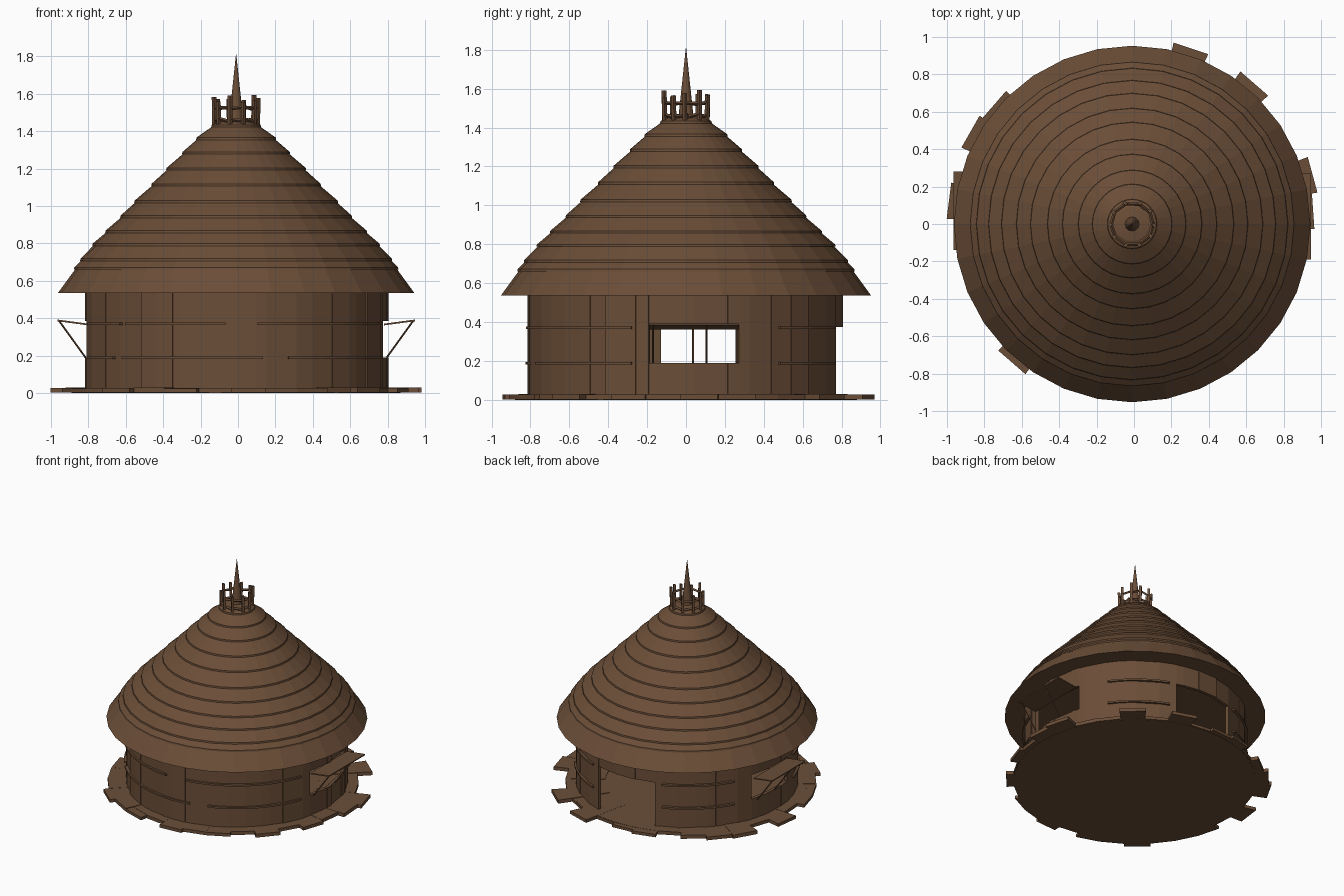
import bpy, bmesh, random
from math import sin, cos, radians, tau
from mathutils import Vector

random.seed(7)
cube = bpy.data.objects.get("Cube")
if cube:
    bpy.data.objects.remove(cube, do_unlink=True)

CX = -0.01  # the round plan sits a touch off centre

wood = bpy.data.materials.new("brown wood")
BROWN = (0.147, 0.076, 0.039, 1)
wood.diffuse_color = BROWN
wood.use_nodes = True
wood.node_tree.nodes["Principled BSDF"].inputs["Base Color"].default_value = BROWN


def finish(name, bm):
    bmesh.ops.recalc_face_normals(bm, faces=bm.faces)
    mesh = bpy.data.meshes.new(name)
    bm.to_mesh(mesh)
    bm.free()
    mesh.materials.append(wood)
    obj = bpy.data.objects.new(name, mesh)
    bpy.context.collection.objects.link(obj)
    return obj


def polar(r, deg, z):
    return Vector((CX + r * cos(radians(deg)), r * sin(radians(deg)), z))


def hexa(bm, bottom, top):
    """Closed block from two matching rings of corners."""
    lo = [bm.verts.new(p) for p in bottom]
    hi = [bm.verts.new(p) for p in top]
    bm.faces.new(lo)
    bm.faces.new(hi)
    n = len(lo)
    for i in range(n):
        j = (i + 1) % n
        bm.faces.new((lo[i], lo[j], hi[j], hi[i]))


def block(bm, a0, a1, r0, r1, z0, z1):
    """Straight-faced plank between two angles."""
    rings = [[polar(r, a, z) for r, a in ((r0, a0), (r1, a0), (r1, a1), (r0, a1))]
             for z in (z0, z1)]
    hexa(bm, *rings)


def stick(bm, p, q, w):
    """Thin square rod from p to q."""
    d = (q - p).normalized()
    side = d.orthogonal().normalized() * w / 2
    up = d.cross(side)
    corners = (side + up, side - up, -side - up, -side + up)
    hexa(bm, [p + c for c in corners], [q + c for c in corners])


def lathe(name, profile, sides):
    bm = bmesh.new()
    rings = [[bm.verts.new(polar(r, 360 * i / sides, z)) for i in range(sides)]
             for r, z in profile]
    for a, b in zip(rings, rings[1:]):
        for i in range(sides):
            j = (i + 1) % sides
            bm.faces.new((a[i], a[j], b[j], b[i]))
    bm.faces.new(rings[0])
    bm.faces.new(rings[-1])
    return finish(name, bm)


# Floor: solid disc ringed by boards of uneven length
lathe("floor_disc", [(0.88, 0), (0.88, 0.026)], 48)
bm = bmesh.new()
long_boards = {0: 0.975, 1: 1.005, 4: 1.0, 6: 0.995, 12: 0.98, 13: 1.0, 15: 0.992, 20: 0.985}
step = 360 / 32
for i in range(32):
    mid = i * step + 4
    r = long_boards.get(i, random.choice((0.89, 0.92, 0.945)))
    block(bm, mid - step / 2, mid + step / 2, 0.6, r, 0.002, random.uniform(0.024, 0.031))
finish("floor_boards", bm)

# Wall: upright planks with two windows and a back doorway
WALL_BASE, WALL_TOP = 0.025, 0.535
openings = [(-13.7, 19.7, 0.19, 0.385), (72, 108, WALL_BASE, 0.375), (160.3, 189.4, 0.19, 0.385)]
edges = sorted(e for o in openings for e in o[:2])
edges.append(edges[0] + 360)
bm = bmesh.new()
for start, end in zip(edges, edges[1:]):
    cuts = [start]
    while end - cuts[-1] > 13:
        cuts.append(cuts[-1] + random.choice((4, 7, 9, 12)))
    cuts.append(end)
    hole = next((o for o in openings if o[0] <= start and end <= o[1]), None)
    spans = [(WALL_BASE, hole[2]), (hole[3], WALL_TOP)] if hole else [(WALL_BASE, WALL_TOP)]
    for a0, a1 in zip(cuts, cuts[1:]):
        r = random.uniform(0.805, 0.815)
        for z0, z1 in spans:
            if z1 - z0 > 0.01:
                block(bm, a0, a1, r - 0.025, r, z0, z1)
finish("wall_planks", bm)

# Battens: thin curved strips around the wall
bm = bmesh.new()
for z, arcs in ((0.37, ((196, 221), (224, 266), (278, 340), (36, 68), (112, 150))),
                (0.188, ((196, 217), (222, 280), (290, 340), (36, 68), (112, 150)))):
    for a0, a1 in arcs:
        n = round((a1 - a0) / 5)
        for i in range(n):
            block(bm, a0 + (a1 - a0) * i / n, a0 + (a1 - a0) * (i + 1) / n,
                  0.80, 0.826, z - 0.007, z + 0.007)
finish("wall_battens", bm)

# Awnings: raised window shutters, each held by a pair of rods
for name, s, y0, y1, rods in (("left_awning", 1, -0.19, 0.27, (-0.17, 0.105)),
                              ("right_awning", -1, -0.14, 0.28, (0.035, 0.26))):
    bm = bmesh.new()
    ys = [y0 + (y1 - y0) * i / 3 for i in range(4)]
    for a, b in zip(ys, ys[1:]):
        low = [Vector((CX + s * x, y, z)) for x, y, z in
               ((0.79, a, 0.362), (0.955, a, 0.384), (0.955, b, 0.384), (0.79, b, 0.362))]
        hexa(bm, low, [p + Vector((0, 0, 0.009)) for p in low])
    for y in rods:
        stick(bm, Vector((CX + s * 0.945, y, 0.384)), Vector((CX + s * 0.805, y, 0.19)), 0.007)
    finish(name, bm)

# Roof: overlapping thatch tiers above a flat underside
tiers = [(0.953, 0.535), (0.86, 0.668), (0.826, 0.715), (0.761, 0.795), (0.692, 0.865),
         (0.612, 0.945), (0.537, 1.025), (0.446, 1.115), (0.366, 1.2), (0.281, 1.285),
         (0.206, 1.362), (0.125, 1.43)]
profile = [tiers[0]]
for r, z in tiers[1:]:
    profile += [(r - 0.004, z), (r + 0.008, z - 0.008), (r + 0.006, z + 0.004)]
profile += [(0.12, 1.44), (0.09, 1.452), (0.04, 1.46)]
lathe("thatch_roof", profile, 32)

# Spire
lathe("spire", [(0.04, 1.44), (0.034, 1.5), (0.018, 1.65), (0.001, 1.81)], 12)

# Crown: uneven posts joined by rails
bm = bmesh.new()
POSTS = 10
for i in range(POSTS):
    a = 360 * i / POSTS + random.uniform(-4, 4)
    stick(bm, polar(0.115, a, 1.425), polar(0.118, a, random.uniform(1.55, 1.595)), 0.018)
    for z in (1.46, 1.525):
        rise = random.uniform(-0.012, 0.012)
        stick(bm, polar(0.115, a - 4, z + rise), polar(0.115, a + 38, z - rise), 0.013)
finish("crown_fence", bm)
